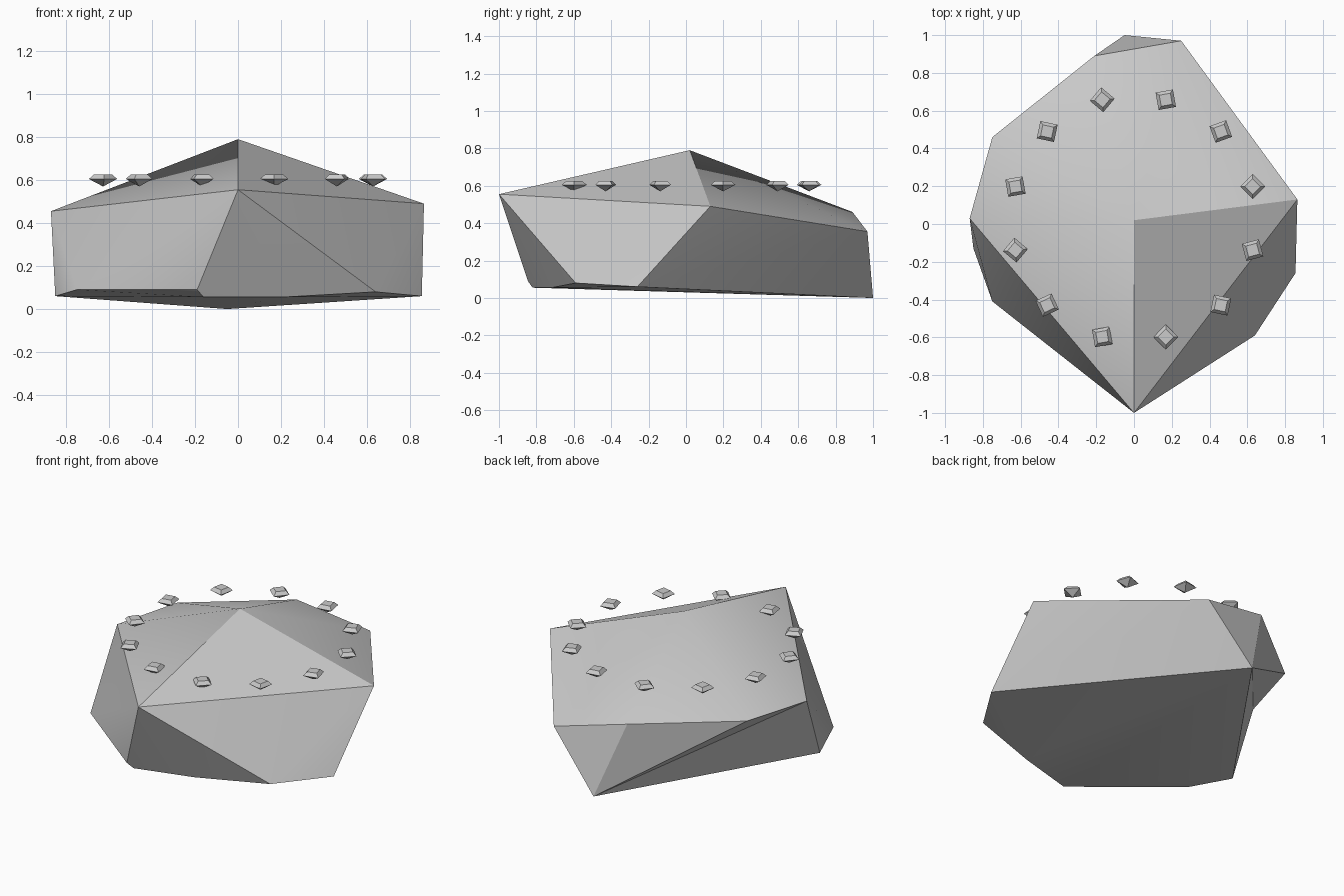
import bpy, bmesh, math
from mathutils import Vector

cube = bpy.data.objects.get("Cube")
if cube:
    bpy.data.objects.remove(cube, do_unlink=True)


def make_material(name, colour):
    mat = bpy.data.materials.new(name)
    mat.use_nodes = True
    mat.diffuse_color = colour
    mat.node_tree.nodes["Principled BSDF"].inputs["Base Color"].default_value = colour
    return mat


def make_object(name, bm, mat):
    bmesh.ops.recalc_face_normals(bm, faces=bm.faces)
    mesh = bpy.data.meshes.new(name)
    bm.to_mesh(mesh)
    bm.free()
    mesh.materials.append(mat)
    obj = bpy.data.objects.new(name, mesh)
    bpy.context.collection.objects.link(obj)
    return obj


stone = make_material("stone_grey", (0.6, 0.6, 0.6, 1))

# Boulder: corner points wrapped in a faceted skin
corners = {
    "peak": (0, 0.02, 0.79), "front_tip": (0, -1, 0.555),
    "left_top": (0.865, 0.13, 0.49), "back_left_top": (0.25, 0.97, 0.355),
    "back_top": (-0.21, 0.89, 0.46), "back_right_top": (-0.75, 0.46, 0.46),
    "right_top": (-0.87, 0.03, 0.455), "back_foot": (-0.05, 1, 0),
    "right_foot": (-0.85, -0.13, 0.06), "front_right_foot": (-0.75, -0.41, 0.09),
    "front_foot": (-0.16, -0.82, 0.055), "front_lip": (-0.19, -0.845, 0.09),
    "front_mid_foot": (0.2, -0.72, 0.055), "front_left_foot": (0.64, -0.59, 0.08),
    "left_foot": (0.855, -0.26, 0.06),
}
bm = bmesh.new()
verts = {name: bm.verts.new(co) for name, co in corners.items()}
bmesh.ops.convex_hull(bm, input=bm.verts[:])
bmesh.ops.triangulate(bm, faces=bm.faces[:])

# Shallow hollow along the back right flank
ridge = bm.edges.get((verts["back_right_top"], verts["right_foot"]))
if ridge:
    bmesh.utils.edge_rotate(ridge, True)
boulder = make_object("boulder", bm, stone)

bpy.ops.object.select_all(action="DESELECT")
boulder.select_set(True)
bpy.context.view_layer.objects.active = boulder
bpy.ops.object.shade_smooth_by_angle(angle=math.radians(30))


# Pebbles: square cut stones with a flat top and a pointed base
def make_pebble(name, centre, turn):
    bm = bmesh.new()
    rings = []
    for radius, z in ((0.042, 0.026), (0.066, 0.005)):
        ring = []
        for i in range(4):
            a = math.radians(turn + 45 + 90 * i)
            ring.append(bm.verts.new(centre + Vector((radius * math.cos(a), radius * math.sin(a), z))))
        rings.append(ring)
    base = bm.verts.new(centre + Vector((0, 0, -0.03)))
    top, belt = rings
    bm.faces.new(top)
    for i in range(4):
        j = (i + 1) % 4
        bm.faces.new((top[i], top[j], belt[j], belt[i]))
        bm.faces.new((belt[i], belt[j], base))
    return make_object(name, bm, stone)


# Ring of twelve pebbles
turns = (45, 20, 10, 50, -12, 10, 50, 25, 10, 45, -12, 15)
for n, turn in enumerate(turns):
    a = math.radians(15 + 30 * n)
    make_pebble(f"pebble_{n + 1}", Vector((0.65 * math.cos(a), 0.03 + 0.65 * math.sin(a), 0.6)), turn)
